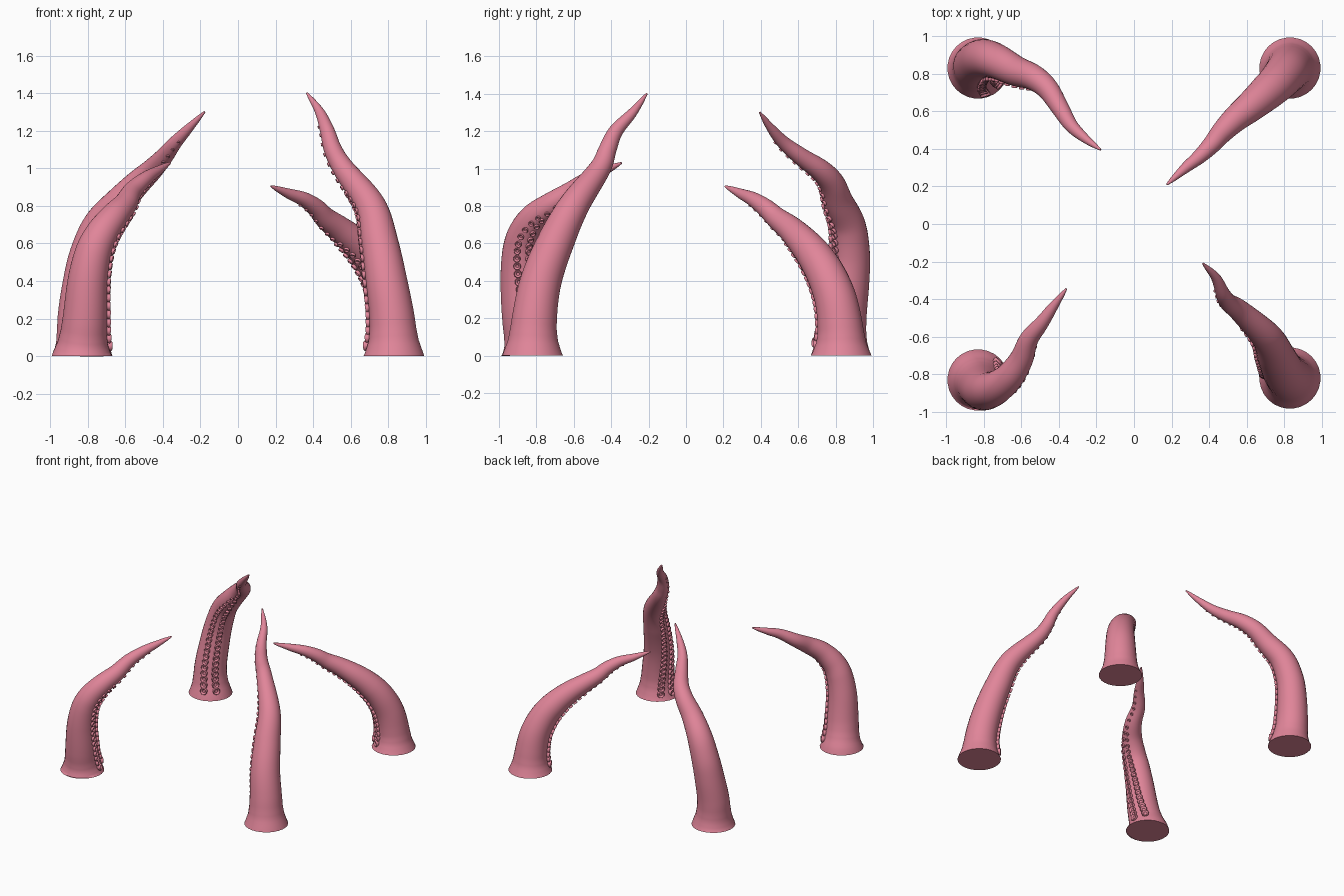
import bpy
import bmesh
import math
from mathutils import Vector, Matrix

default_cube = bpy.data.objects.get("Cube")
if default_cube:
    bpy.data.objects.remove(default_cube, do_unlink=True)

# One flat colour for skin and suckers
skin = bpy.data.materials.new("soft pink skin")
skin.use_nodes = True
pink = (0.75, 0.235, 0.32, 1)
skin.diffuse_color = pink
skin.node_tree.nodes["Principled BSDF"].inputs["Base Color"].default_value = pink

SIDES = 28
RINGS = 80

# Centre lines, from the foot to the tip
PATHS = {
    "back_right": [(-.83, .83, 0), (-.84, .845, .2), (-.82, .87, .4), (-.79, .88, .55),
                   (-.73, .865, .7), (-.63, .815, .82), (-.535, .78, .92), (-.46, .72, .99),
                   (-.395, .62, 1.06), (-.335, .525, 1.135), (-.26, .455, 1.215), (-.178, .395, 1.3)],
    "back_left": [(.83, .83, 0), (.825, .825, .15), (.805, .8, .3), (.76, .75, .43),
                  (.695, .69, .53), (.62, .625, .61), (.535, .555, .68), (.465, .485, .735),
                  (.415, .425, .79), (.35, .36, .835), (.27, .295, .865), (.175, .21, .905)],
    "front_right": [(-.83, -.83, 0), (-.815, -.865, .2), (-.8, -.885, .4), (-.77, -.885, .55),
                    (-.725, -.865, .65), (-.66, -.81, .74), (-.6, -.72, .81), (-.56, -.615, .88),
                    (-.49, -.525, .945), (-.43, -.44, .985), (-.36, -.345, 1.03)],
    "front_left": [(.83, -.82, 0), (.82, -.81, .2), (.79, -.775, .4), (.755, -.7, .6),
                   (.705, -.6, .8), (.56, -.46, 1), (.505, -.42, 1.1), (.475, -.375, 1.2),
                   (.435, -.285, 1.3), (.367, -.21, 1.4)],
}

# Sucker side: turn at the foot and extra twist by mid length, in degrees
TURN = {"back_right": (-10, -15), "back_left": (0, 0),
        "front_right": (-14, -30), "front_left": (14, 30)}

# Thickness along the length: flared foot, long taper
TAPER = [(0, .163), (.02, .15), (.05, .134), (.09, .124), (.15, .118), (.3, .106), (.4, .097),
         (.5, .084), (.6, .07), (.7, .056), (.8, .043), (.9, .028), (.97, .014), (1, .005)]


def radius_at(t):
    for (a, ra), (b, rb) in zip(TAPER, TAPER[1:]):
        if t <= b:
            return ra + (rb - ra) * (t - a) / (b - a)
    return TAPER[-1][1]


def smooth_path(points):
    """Catmull-Rom curve through the points, resampled by arc length."""
    pts = [Vector(p) for p in points]
    pts = [pts[0] - Vector((0, 0, .2))] + pts + [pts[-1] * 2 - pts[-2]]
    fine = []
    for a, b, c, d in zip(pts, pts[1:], pts[2:], pts[3:]):
        for k in range(20):
            u = k / 20
            fine.append(.5 * (2 * b + (c - a) * u + (2 * a - 5 * b + 4 * c - d) * u ** 2
                              + (3 * b - a - 3 * c + d) * u ** 3))
    fine.append(pts[-2])
    dist = [0]
    for a, b in zip(fine, fine[1:]):
        dist.append(dist[-1] + (b - a).length)
    out, j = [], 0
    for i in range(RINGS + 1):
        s = dist[-1] * i / RINGS
        while j < len(fine) - 2 and dist[j + 1] < s:
            j += 1
        out.append(fine[j].lerp(fine[j + 1], (s - dist[j]) / (dist[j + 1] - dist[j])))
    return out, dist[-1]


def frames(path):
    """Tangent and inward direction at each ring, carried without twist."""
    tangents = [Vector((0, 0, 1))]
    tangents += [(c - a).normalized() for a, c in zip(path, path[2:])]
    tangents.append((path[-1] - path[-2]).normalized())
    inner = Vector((-path[0].x, -path[0].y, 0)).normalized()
    result = []
    for t in tangents:
        inner = (inner - t * inner.dot(t)).normalized()
        result.append((t, inner))
    return result


def finish(bm, name):
    bmesh.ops.recalc_face_normals(bm, faces=bm.faces)
    mesh = bpy.data.meshes.new(name)
    bm.to_mesh(mesh)
    bm.free()
    mesh.materials.append(skin)
    obj = bpy.data.objects.new(name, mesh)
    bpy.context.collection.objects.link(obj)
    bpy.ops.object.select_all(action="DESELECT")
    obj.select_set(True)
    bpy.context.view_layer.objects.active = obj
    bpy.ops.object.shade_smooth_by_angle(angle=math.radians(50))


def loft(bm, rings):
    """Skin a list of closed rings and cap both ends."""
    loops = [[bm.verts.new(p) for p in ring] for ring in rings]
    for lower, upper in zip(loops, loops[1:]):
        n = len(lower)
        for k in range(n):
            bm.faces.new((lower[k], lower[(k + 1) % n], upper[(k + 1) % n], upper[k]))
    bm.faces.new(loops[0][::-1])
    bm.faces.new(loops[-1])


def circle(centre, u, v, r, n):
    angles = [math.tau * k / n for k in range(n)]
    return [centre + (u * math.cos(a) + v * math.sin(a)) * r for a in angles]


# Sucker cup profile: (radius, height) relative to its size
CUP = [(.75, -.6), (.95, .2), (1, .5), (.85, .72), (.6, .65), (.4, .3)]


def add_sucker(bm, centre, normal, tangent, size):
    u = (tangent - normal * tangent.dot(normal)).normalized()
    v = normal.cross(u)
    loft(bm, [circle(centre + normal * h * size, u, v, r * size, 12) for r, h in CUP])


def build_tentacle(name, points):
    path, length = smooth_path(points)
    frame = frames(path)

    # Body
    bm = bmesh.new()
    rings = []
    for i, (p, (t, n)) in enumerate(zip(path, frame)):
        rings.append(circle(p, n, t.cross(n), radius_at(i / RINGS), SIDES))
    loft(bm, rings)
    finish(bm, name + "_tentacle")

    # Two rows of suckers that merge into one towards the tip
    bm = bmesh.new()
    turn, twist = TURN[name]
    s = .06
    while s < length * .87:
        f = s / length
        i = int(f * RINGS)
        t, n = frame[i]
        p = path[i].lerp(path[i + 1], f * RINGS - i)
        size = .024 * (1 - f) + .005
        spread = math.radians(18) * min(1, max(0, (.7 - f) / .2))
        facing = math.radians(turn + twist * min(1, f * 2))
        for side in ((-1, 1) if spread > .15 else (0,)):
            out = Matrix.Rotation(facing + side * spread, 3, t) @ n
            add_sucker(bm, p + out * radius_at(f), out, t, size)
        s += .042 + .015 * f
    finish(bm, name + "_suckers")


for part, centre_line in PATHS.items():
    build_tentacle(part, centre_line)
